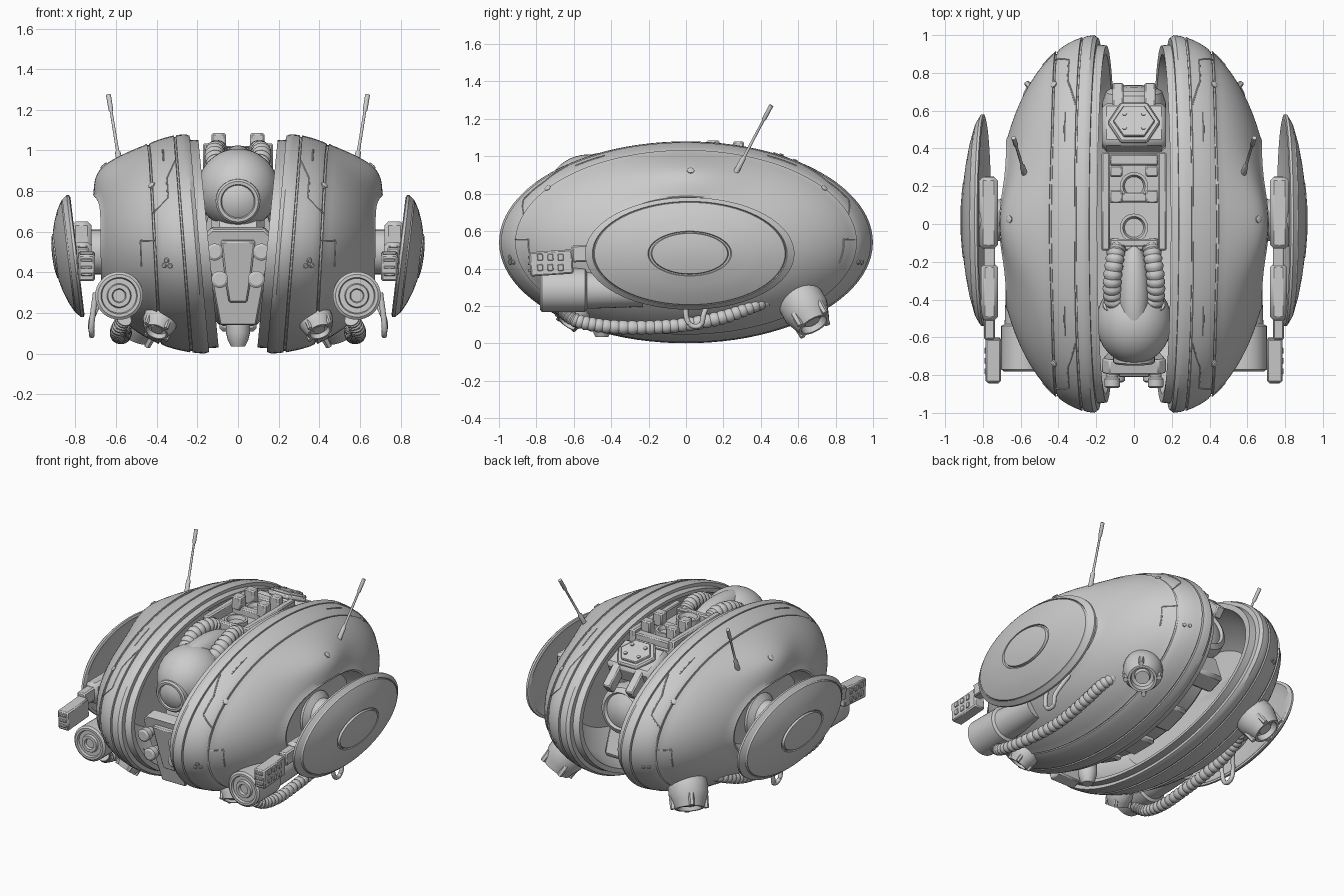
import bpy, bmesh
from math import sin, cos, pi, radians, sqrt, exp
from mathutils import Vector, Matrix

if "Cube" in bpy.data.objects:
    bpy.data.objects.remove(bpy.data.objects["Cube"])


def finish(name, bm, mirror=False, bevel=0):
    bmesh.ops.remove_doubles(bm, verts=bm.verts, dist=1e-5)
    bmesh.ops.recalc_face_normals(bm, faces=bm.faces)
    me = bpy.data.meshes.new(name)
    bm.to_mesh(me)
    bm.free()
    ob = bpy.data.objects.new(name, me)
    bpy.context.collection.objects.link(ob)
    bpy.ops.object.select_all(action='DESELECT')
    bpy.context.view_layer.objects.active = ob
    ob.select_set(True)
    bpy.ops.object.shade_smooth_by_angle(angle=radians(32))
    if bevel:
        b = ob.modifiers.new("bevel", 'BEVEL')
        b.width, b.segments = bevel, 1
    if mirror:
        ob.modifiers.new("mirror", 'MIRROR')
    return ob


def grid(bm, rows):
    vs = [[bm.verts.new(p) for p in row] for row in rows]
    n = len(rows[0])
    for a, b in zip(vs, vs[1:]):
        for i in range(n):
            j = (i + 1) % n
            bm.faces.new((a[i], a[j], b[j], b[i]))
    return vs


def revolve(name, prof, place, n=32, mirror=False):
    bm = bmesh.new()
    grid(bm, [[place(r, 2 * pi * i / n, h) for i in range(n)] for r, h in prof])
    return finish(name, bm, mirror)


def turned(name, prof, loc, direction, n=28, mirror=False):
    M = Matrix.Translation(loc) @ Vector(direction).to_track_quat('Z', 'Y').to_matrix().to_4x4()
    return revolve(name, prof, lambda r, a, h: M @ Vector((r * cos(a), r * sin(a), h)), n, mirror)


def ellipsoid(name, c, s, n=40):
    prof = [(sin(pi * k / 20), cos(pi * k / 20)) for k in range(21)]
    return revolve(name, prof, lambda r, a, h: Vector((c[0] + s[0] * r * cos(a), c[1] + s[1] * h, c[2] + s[2] * r * sin(a))), n)


def box(name, c, s, tilt=0, mirror=False, bevel=0.008):
    bm = bmesh.new()
    M = Matrix.Translation(c) @ Matrix.Rotation(radians(tilt), 4, 'X') @ Matrix.Diagonal((*s, 1))
    bmesh.ops.create_cube(bm, size=1, matrix=M)
    return finish(name, bm, mirror, bevel)


def prism(name, pts, depth, loc, tilt, bevel=0.008):
    M = Matrix.Translation(loc) @ Matrix.Rotation(radians(tilt), 4, 'X')
    bm = bmesh.new()
    a, b = grid(bm, [[M @ Vector((x, y, h)) for x, y in pts] for h in (0, depth)])
    bm.faces.new(a)
    bm.faces.new(b)
    return finish(name, bm, False, bevel)


def tube(name, pts, r, steps=8, ribs=False, n=12, mirror=True):
    P = [Vector(p) for p in pts]
    P = [2 * P[0] - P[1]] + P + [2 * P[-1] - P[-2]]
    path = []
    for i in range(1, len(P) - 2):
        p0, p1, p2, p3 = P[i - 1:i + 3]
        for k in range(steps):
            t = k / steps
            path.append(0.5 * (2 * p1 + (p2 - p0) * t + (2 * p0 - 5 * p1 + 4 * p2 - p3) * t * t
                               + (3 * p1 - p0 - 3 * p2 + p3) * t ** 3))
    path.append(P[-2])
    rows = []
    for i, p in enumerate(path):
        t = (path[min(i + 1, len(path) - 1)] - path[max(i - 1, 0)]).normalized()
        u = t.cross(Vector((0.3, 0.1, 1)) if abs(t.z) < 0.8 else Vector((1, 0, 0))).normalized()
        v = t.cross(u)
        rr = r * (0.85 if ribs and i % 3 == 2 else 1)
        rows.append([p + rr * (u * cos(2 * pi * j / n) + v * sin(2 * pi * j / n)) for j in range(n)])
    bm = bmesh.new()
    vs = grid(bm, rows)
    bm.faces.new(vs[0])
    bm.faces.new(vs[-1])
    return finish(name, bm, mirror)


# hull half shells: squashed lathe leaning outward at the top, with a shoulder fairing
def hull_place(r, a, x):
    y, z = -r * cos(a), 0.54 + 0.54 * r * sin(a)
    w = min(1, max(0, (x - 0.35) / 0.25))
    bump = 0.085 * w * w * (3 - 2 * w) * exp(-(y / 0.28) ** 2) * exp(-((z - 0.92) / 0.15) ** 2)
    return Vector((x + 0.09 * (z - 0.54) * max(0, 1 - (x - 0.19) / 0.53) + bump, y, z))


def hull_r(x):
    return sqrt(max(0, 1 - ((x - 0.19) / 0.54) ** 2))


def on_hull(x, deg):
    return hull_place(hull_r(x), radians(deg), x)


prof = [(0, .44), (.6, .44), (.80, .32), (.90, .15), (.945, .145), (.95, .19), (.985, .19)]
for k in range(24):
    x = 0.21 + 0.02 * k
    R = hull_r(x)
    if k in (3, 10):  # grooves around the shell
        prof += [(R, x - .006), (R - .014, x - .004), (R - .014, x + .004), (R, x + .006)]
    else:
        prof.append((R, x))
prof += [(.45, .676), (.435, .674), (.425, .65), (.37, .57), (0, .56)]
revolve("hull_shell", prof, hull_place, 96, True)

# hull bolts and panel seams
for i, (bx, a, r) in enumerate([(.41, 36, .018), (.41, 144, .018), (.57, 92, .02), (.34, -12, .013),
                                (.37, -12, .013), (.355, -9, .013), (.34, 192, .013), (.37, 192, .013)]):
    p = on_hull(bx, a)
    nrm = (on_hull(bx, a + 1) - p).cross(on_hull(bx + .01, a) - p)
    if nrm.dot(p - Vector((0.1, 0, .54))) < 0:
        nrm = -nrm
    turned(f"hull_bolt_{i}", [(0, -.01), (r, -.01), (r, .004), (r * .7, .007), (0, .007)], p, nrm, 12, True)
for i, seam in enumerate([[(.28, 50), (.33, 38), (.33, 26), (.41, 18)], [(.28, 130), (.33, 142), (.33, 154), (.41, 162)],
                          [(.34, 52), (.34, 63)], [(.34, 117), (.34, 128)], [(.41, 2), (.48, 2), (.48, -14)],
                          [(.41, 178), (.48, 178), (.48, 194)]]):
    pts = [on_hull(a[0] + (b[0] - a[0]) * k / 6, a[1] + (b[1] - a[1]) * k / 6)
           for a, b in zip(seam, seam[1:]) for k in range(6)] + [on_hull(*seam[-1])]
    tube(f"hull_seam_{i}", pts, .004, 2, n=6)

# side discs and their hubs
disc = [(0, .01), (.8, 0), (.96, -.03), (1, -.025), (1, -.012), (.93, .012), (.92, .006), (.91, .017), (.75, .043),
        (.57, .063), (.4, .077), (.39, .068), (.37, .068), (.36, .083), (.2, .092), (0, .095)]
revolve("side_disc", disc, lambda r, a, h: Vector((.82 + h + .12 * .3 * r * sin(a), .02 + .56 * r * cos(a),
                                                  .48 + .3 * r * sin(a))), 72, True)
turned("disc_hub", [(0, 0), (.15, 0), (.15, .06), (.11, .09), (.11, .2), (.14, .21), (.14, .3), (0, .3)],
       (.52, .02, .5), (1, 0, 0), 32, True)

# arm guns beside the discs
box("gun_arm", (.765, -.18, .5), (.06, .86, .09), 3, True)
box("gun_arm_plate", (.77, .06, .52), (.1, .38, .26), 0, True, .02)
box("gun_arm_joint", (.765, -.36, .48), (.09, .3, .14), 0, True, .02)
box("gun_box", (.745, -.72, .43), (.08, .23, .13), 4, True)
for i in range(3):
    for j in range(2):
        box(f"gun_fin_{i}_{j}", (.786, -.78 + .055 * i, .405 + .055 * j), (.012, .03, .035), 4, True, .003)
for j in range(3):
    box(f"gun_slot_{j}", (.745, -.835, .39 + .035 * j), (.055, .02, .014), 0, True, .003)

# round front cannons
turned("front_cannon", [(0, -.3), (.09, -.3), (.1, 0), (.118, .01), (.118, .24), (.105, .25), (.09, .25),
                        (.085, .235), (.06, .235), (.055, .25), (.035, .25), (.03, .235), (0, .235)],
       (.585, -.53, .285), (0, -1, 0), 36, True)


# lower thruster cups
def cup(name, loc, d, r, l):
    turned(name, [(0, -.05), (r * .9, -.05), (r, l * .2), (r, l * .5), (r * .86, l * .75), (r * .72, l), (r * .6, l),
                  (r * .55, l * .8), (r * .4, l * .75), (r * .35, l * .9), (0, l * .9)], loc, d, 24, True)
    D = Vector(d).normalized()
    u = D.orthogonal().normalized()
    for k in range(4):
        q = Vector(loc) + Matrix.Rotation(k * pi / 2, 3, D) @ u * r * .84 + D * l * .6
        turned(f"{name}_lug_{k}", [(0, 0), (r * .16, 0), (r * .13, l * .4), (0, l * .4)], q, d, 6, True)


cup("rear_thruster", (.43, .6, .25), (.38, .42, -.75), .125, .19)
cup("front_thruster", (.37, -.57, .2), (.25, -.5, -.7), .085, .12)

# belly hoses and hanging hooks
tube("belly_hose", [(.56, -.66, .17), (.59, -.58, .12), (.59, -.42, .09), (.57, -.2, .085), (.56, 0, .1), (.56, .2, .14),
                    (.54, .36, .2), (.47, .48, .25)], .038, 14, True, 14)
tube("side_hook", [(.7, 0, .3), (.72, 0, .15), (.72, .03, .095), (.72, .08, .1), (.72, .1, .17), (.66, .16, .3)], .014, 6)

# antennas
base, tip = Vector((.58, .27, .92)), Vector((.637, .455, 1.27))
turned("antenna", [(0, -.03), (.016, -.03), (.014, .08), (.008, .09), (.007, .31), (.012, .32), (.012, .403), (0, .405)],
       base, tip - base, 12, True)

# inner core body filling the gap
revolve("core_body", [(0, -.13), (.9, -.13), (1, -.09), (1, .09), (.9, .13), (0, .13)],
        lambda r, a, h: Vector((h, .66 * r * cos(a), .52 + .38 * r * sin(a))), 48)
for i, a in enumerate(range(240, 330, 30)):
    t = radians(a)
    box(f"belly_block_{i}", (0, .62 * cos(t), .52 + .38 * sin(t)), (.18, .2, .06), (a - 270) * .6, False, .015)
turned("belly_nozzle", [(0, 0), (.06, 0), (.06, .06), (.05, .1), (.035, .13), (0, .13)], (0, -.45, .165), (0, 0, -1), 20)

# head with front lens, crest and hoses
ellipsoid("head", (0, -.52, .81), (.2, .22, .2))
ellipsoid("head_crest", (0, -.36, .94), (.08, .26, .085))
turned("head_lens", [(0, 0), (.11, 0), (.11, .06), (.1, .07), (.085, .07), (.08, .06), (.05, .075), (0, .08)],
       (0, -.67, .755), (0, -1, -.1), 36)
tube("head_hose", [(.09, -.1, .96), (.1, -.18, 1.0), (.115, -.3, .99), (.11, -.4, .94), (.08, -.47, .88)], .05, 9, True, 16)
turned("head_hose_collar", [(0, 0), (.06, 0), (.06, .05), (0, .05)], (.105, -.42, .91), (-.1, -.6, -.6), 20, True)

# chest panel with four knobs
prism("chest_panel", [(-.17, .2), (-.13, .24), (.13, .24), (.17, .2), (.09, -.24), (-.09, -.24)], .08, (0, -.67, .39), 102)
prism("chest_insert", [(-.085, .17), (.085, .17), (.06, -.05), (.045, -.14), (-.045, -.14), (-.06, -.05)], .11, (0, -.67, .41), 102)
for i, (kx, ky, kz) in enumerate([(.115, -.76, .5), (.09, -.73, .365)]):
    turned(f"chest_knob_{i}", [(0, -.06), (.03, -.06), (.03, .05), (.042, .06), (.042, .1), (.03, .108), (0, .108)],
           (kx, ky, kz), (0, -1, 0), 20, True)

# top deck: rails, cross pieces, posts and round ports
box("deck_floor", (0, .12, .92), (.3, .52, .1))
box("deck_rail", (.15, .12, .97), (.045, .52, .13), 0, True)
for i, (cy, d) in enumerate([(-.1, .04), (.14, .05), (.34, .06)]):
    box(f"deck_crosspiece_{i}", (0, cy, .98), (.26, d, .07))
box("deck_post_front", (.095, .145, 1.04), (.07, .07, .09), 0, True)
box("deck_post_rear", (.095, .28, 1.03), (.07, .06, .1), 0, True)
for i, cy in enumerate([-.02, .2]):
    turned(f"deck_port_{i}", [(0, 0), (.075, 0), (.075, .05), (.06, .05), (.05, .025), (0, .025)], (0, cy, .96), (0, 0, 1), 28)

# rear hexagon hatch and tail
hexa = [(cos(k * pi / 3), sin(k * pi / 3)) for k in range(6)]
box("hatch_base", (0, .51, .89), (.34, .24, .14), -22, False, .025)
prism("hatch_plate", [(.14 * a, .13 * b) for a, b in hexa], .03, (0, .53, .95), -22)
prism("hatch_cover", [(.11 * a, .1 * b) for a, b in hexa], .045, (0, .53, .95), -22, .004)
for k, (a, b) in enumerate([(-.05, .04), (.05, .04), (-.05, -.04), (.05, -.04)]):
    p = Matrix.Rotation(radians(-22), 4, 'X') @ Vector((a, b, .04)) + Vector((0, .53, .95))
    turned(f"hatch_bolt_{k}", [(0, 0), (.012, 0), (.012, .012), (0, .012)], p, (0, .37, .93), 10)
box("tail_strut", (.085, .66, .83), (.06, .17, .08), -40, True)
turned("tail_drum", [(0, -.15), (.16, -.15), (.17, 0), (.15, .06), (.12, .08), (.11, .06), (.05, .09), (0, .09)],
       (0, .64, .63), (0, 1, .15), 32)
box("tail_block", (0, .62, .38), (.26, .14, .2), 20, False, .02)
